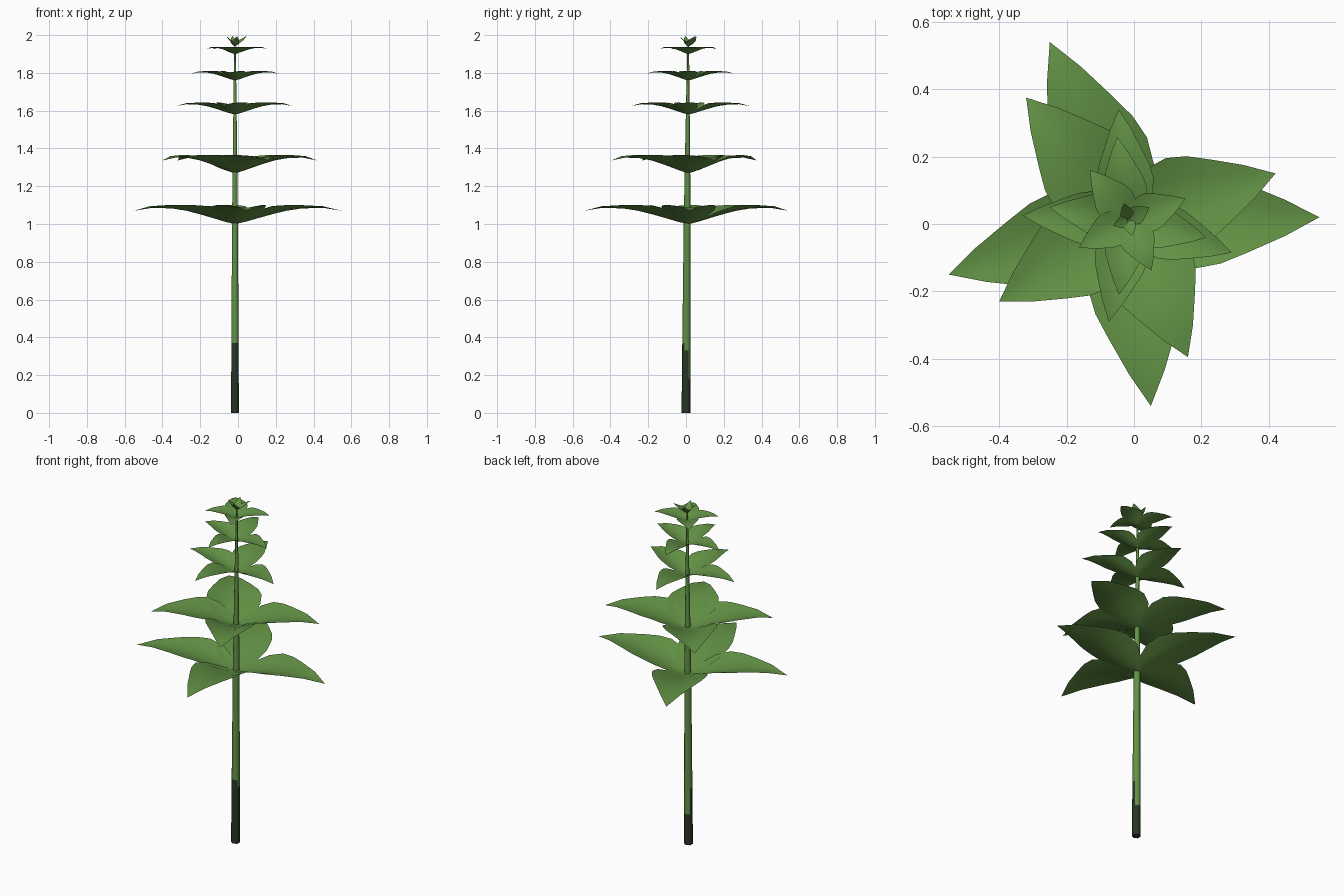
import bpy, bmesh, math
from mathutils import Vector

if "Cube" in bpy.data.objects:
    bpy.data.objects.remove(bpy.data.objects["Cube"])

def material(name, rgb):
    m = bpy.data.materials.new(name)
    m.diffuse_color = (*rgb, 1)
    m.use_nodes = True
    m.node_tree.nodes["Principled BSDF"].inputs["Base Color"].default_value = m.diffuse_color
    return m

leaf_green = material("leaf green", (0.125, 0.29, 0.06))
dark_base = material("dark stem green", (0.022, 0.036, 0.018))

def finish(bm, name, mats):
    me = bpy.data.meshes.new(name)
    bm.to_mesh(me)
    bm.free()
    for m in mats:
        me.materials.append(m)
    ob = bpy.data.objects.new(name, me)
    bpy.context.collection.objects.link(ob)
    return ob

CX, CY = -0.016, 0.012

# Stem: tapering six-sided rod, darker at the foot
bm = bmesh.new()
levels = [(0, .0235), (.18, .023), (.33, .0222), (.37, .022), (1.0, .018), (1.3, .0145),
          (1.6, .010), (1.8, .007), (1.95, .004)]
rings = []
for z, r in levels:
    cy = CY * z / 2
    rings.append([bm.verts.new((CX + r * math.cos(math.radians(30 + 60 * i)),
                                cy + r * math.sin(math.radians(30 + 60 * i)), z)) for i in range(6)])
# dark height for each side, by facing direction (60, 120, 180, 240, 300, 0 degrees)
dark_top = [.18, .18, .33, .37, .37, .33]
for k in range(len(rings) - 1):
    for i in range(6):
        j = (i + 1) % 6
        f = bm.faces.new((rings[k][i], rings[k][j], rings[k + 1][j], rings[k + 1][i]))
        f.smooth = True
        f.material_index = 1 if levels[k + 1][0] <= dark_top[i] + .001 else 0
bm.faces.new(rings[0][::-1]).material_index = 1
bm.faces.new(rings[-1])
finish(bm, "stem", [leaf_green, dark_base])

# Leaf profile: distance, half width (share of length), midrib and edge height (share of rise)
PROFILE = [(0, .03, 0, .02), (.10, .16, .12, .36), (.21, .235, .30, .70), (.35, .258, .52, .95),
           (.48, .235, .70, 1.0), (.62, .18, .82, 1.0), (.82, .095, .86, .94), (1.0, 0, .70, .70)]

def add_leaf(bm, tip, z0, rise, width, steep):
    d = Vector((tip[0] - CX, tip[1] - CY, 0))
    length = d.length
    d.normalize()
    side = Vector((-d.y, d.x, 0))
    rows = []
    for s, hw, zm, ze in PROFILE:
        if steep:
            zm, ze = s, s + (ze - zm) * .3
        cols = (-1, -.5, 0, .5, 1) if hw else (0,)
        rows.append([bm.verts.new(Vector((CX, CY, z0)) + d * s * length + side * t * hw * width * length
                     + Vector((0, 0, rise * (zm + (ze - zm) * abs(t) ** 1.5)))) for t in cols])
    for a, b in zip(rows, rows[1:]):
        for i in range(4):
            quad = (a[i], b[i], b[i + 1], a[i + 1]) if len(b) > 1 else (a[i], b[0], a[i + 1])
            bm.faces.new(quad).smooth = True

# Whorls: base height, rise, width factor, steep flag, four leaf tips
whorls = [
    (1.00, .10, 1.00, False, [(.55, .02), (.05, -.54), (-.55, -.15), (-.25, .54)]),
    (1.27, .095, 1.20, False, [(.42, .15), (.16, -.395), (-.40, -.23), (-.32, .375)]),
    (1.58, .063, 1.00, False, [(.29, -.085), (-.075, -.29), (-.33, .025), (-.045, .34)]),
    (1.76, .05, 1.05, False, [(.215, -.04), (-.045, -.21), (-.25, .05), (-.05, .258)]),
    (1.90, .038, 1.25, False, [(.153, .075), (.052, -.138), (-.163, -.07), (-.13, .16)]),
    (1.94, .055, 1.5, True, [(.045, .05), (-.005, -.035), (-.062, -.005), (-.03, .062)]),
]
for n, (z0, rise, width, steep, tips) in enumerate(whorls):
    bm = bmesh.new()
    for tip in tips:
        add_leaf(bm, tip, z0, rise, width, steep)
    bmesh.ops.recalc_face_normals
    for f in bm.faces:
        f.normal_update()
    bmesh.ops.reverse_faces(bm, faces=[f for f in bm.faces if f.normal.z < 0])
    finish(bm, "leaf_whorl_%d" % (n + 1), [leaf_green])
